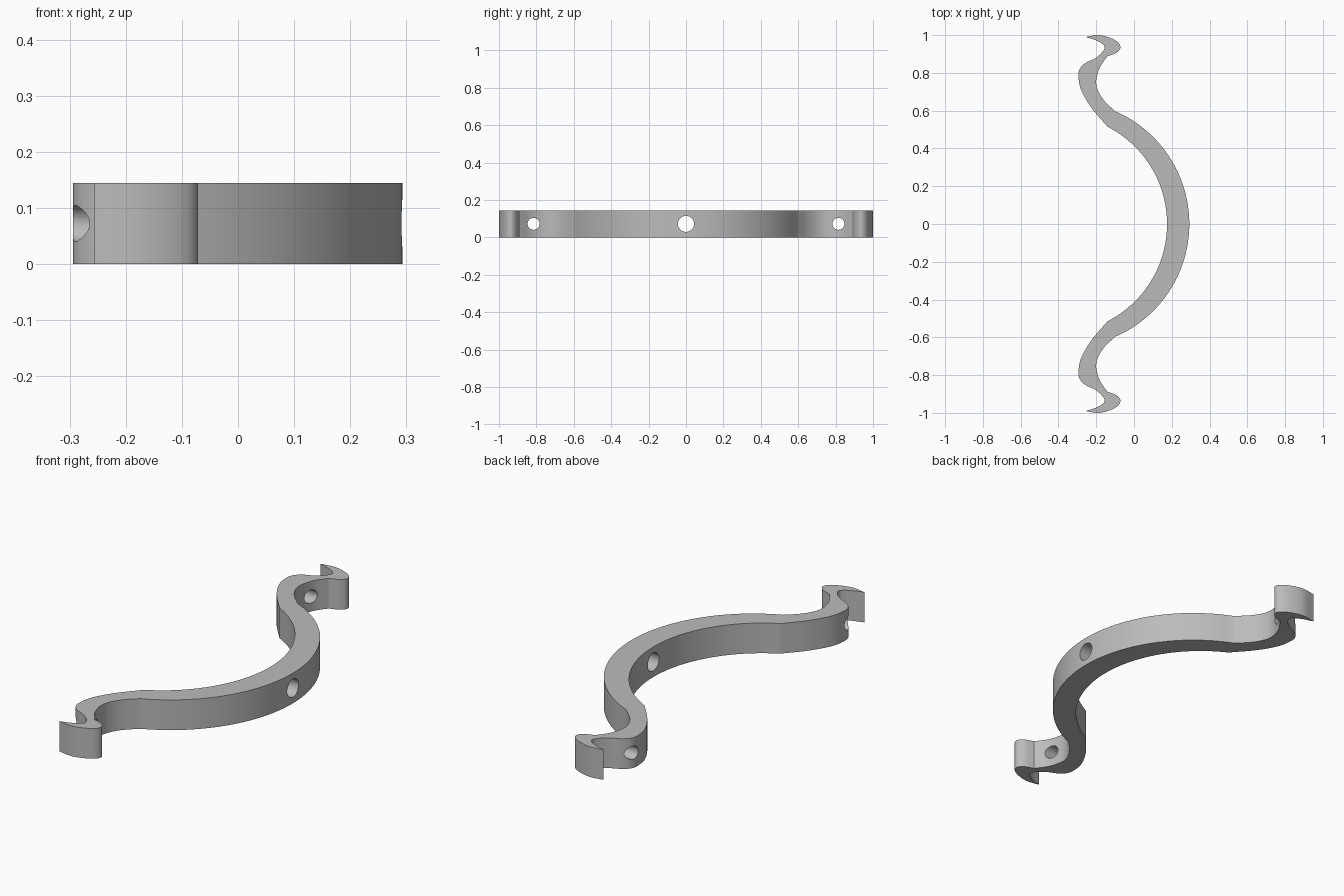
import bpy, bmesh
from math import pi, sqrt, asin, sin, cos
from mathutils import Vector

cube = bpy.data.objects.get("Cube")
if cube:
    bpy.data.objects.remove(cube)

HEIGHT = 0.145


def arc(apex_x, end, steps=24):
    """Circular arc from (apex_x, 0) to end, centred on the x axis."""
    d = apex_x - end[0]
    r = (d * d + end[1] ** 2) / (2 * d)
    top = asin(end[1] / r)
    return [Vector((apex_x - r + r * cos(top * i / steps), r * sin(top * i / steps)))
            for i in range(steps + 1)]


def spline(points, steps=8):
    """Smooth curve through the points, with free ends."""
    p = [Vector(q) for q in points]
    p = [2 * p[0] - p[1]] + p + [2 * p[-1] - p[-2]]
    out = []
    for a, b, c, d in zip(p, p[1:], p[2:], p[3:]):
        for i in range(steps):
            t = i / steps
            out.append(0.5 * (2 * b + (c - a) * t + (2 * a - 5 * b + 4 * c - d) * t * t
                              + (3 * b - a - 3 * c + d) * t ** 3))
    return out + [p[-2]]


# Half outline: outer bow, hollow, hooked tip, back of hook, inner bow
outer_end, inner_end = (-0.10, 0.597), (-0.14, 0.515)
hollow = spline([outer_end, (-0.155, 0.65), (-0.19, 0.705), (-0.2, 0.76),
                 (-0.18, 0.83), (-0.14, 0.888)])
bulge = spline([(-0.14, 0.888), (-0.095, 0.905), (-0.072, 0.932), (-0.085, 0.962),
                (-0.13, 0.987), (-0.19, 1.0), (-0.256, 0.99)])
bulge = [Vector((v.x, min(v.y, 1.0))) for v in bulge]
hook = spline([(-0.256, 0.99), (-0.2, 0.972), (-0.163, 0.95), (-0.157, 0.928), (-0.177, 0.9),
               (-0.21, 0.875), (-0.256, 0.853), (-0.285, 0.825), (-0.294, 0.785),
               (-0.28, 0.71), (-0.225, 0.615), inner_end])
half = arc(0.293, outer_end)
for part in (hollow, bulge, hook):
    half += part[1:]
half += arc(0.175, inner_end)[::-1][1:]
mirrored = [Vector((v.x, -v.y)) for v in half[1:-1]][::-1]

# Curved bar extruded from the outline
bm = bmesh.new()
face = bm.faces.new([bm.verts.new((v.x, v.y, 0)) for v in half + mirrored])
ext = bmesh.ops.extrude_face_region(bm, geom=[face])
bmesh.ops.translate(bm, vec=(0, 0, HEIGHT),
                    verts=[g for g in ext["geom"] if isinstance(g, bmesh.types.BMVert)])
bmesh.ops.recalc_face_normals(bm, faces=bm.faces)
mesh = bpy.data.meshes.new("curved_bar")
bm.to_mesh(mesh)
bm.free()
bar = bpy.data.objects.new("curved_bar", mesh)
bpy.context.collection.objects.link(bar)

grey = bpy.data.materials.new("plain grey")
grey.use_nodes = True
colour = (0.5, 0.5, 0.5, 1)
grey.diffuse_color = colour
grey.node_tree.nodes["Principled BSDF"].inputs["Base Color"].default_value = colour
mesh.materials.append(grey)

# Screw holes through the centre and both ends
cutters = []
for name, x, y, radius in (("centre_hole", 0.23, 0, 0.043),
                           ("back_hole", -0.24, 0.815, 0.032),
                           ("front_hole", -0.24, -0.815, 0.032)):
    bpy.ops.mesh.primitive_cylinder_add(vertices=40, radius=radius, depth=0.3,
                                        location=(x, y, HEIGHT / 2), rotation=(0, pi / 2, 0))
    cutter = bpy.context.object
    cutter.name = name + "_cutter"
    cutter.data.materials.append(grey)
    cutter.hide_render = True
    mod = bar.modifiers.new(name, "BOOLEAN")
    mod.operation, mod.solver, mod.object = "DIFFERENCE", "EXACT", cutter
    cutters.append(cutter)

bpy.ops.object.select_all(action="DESELECT")
bar.select_set(True)
bpy.context.view_layer.objects.active = bar
for mod in list(bar.modifiers):
    bpy.ops.object.modifier_apply(modifier=mod.name)
for cutter in cutters:
    bpy.data.objects.remove(cutter)
bpy.ops.object.shade_smooth_by_angle(angle=pi / 6)
